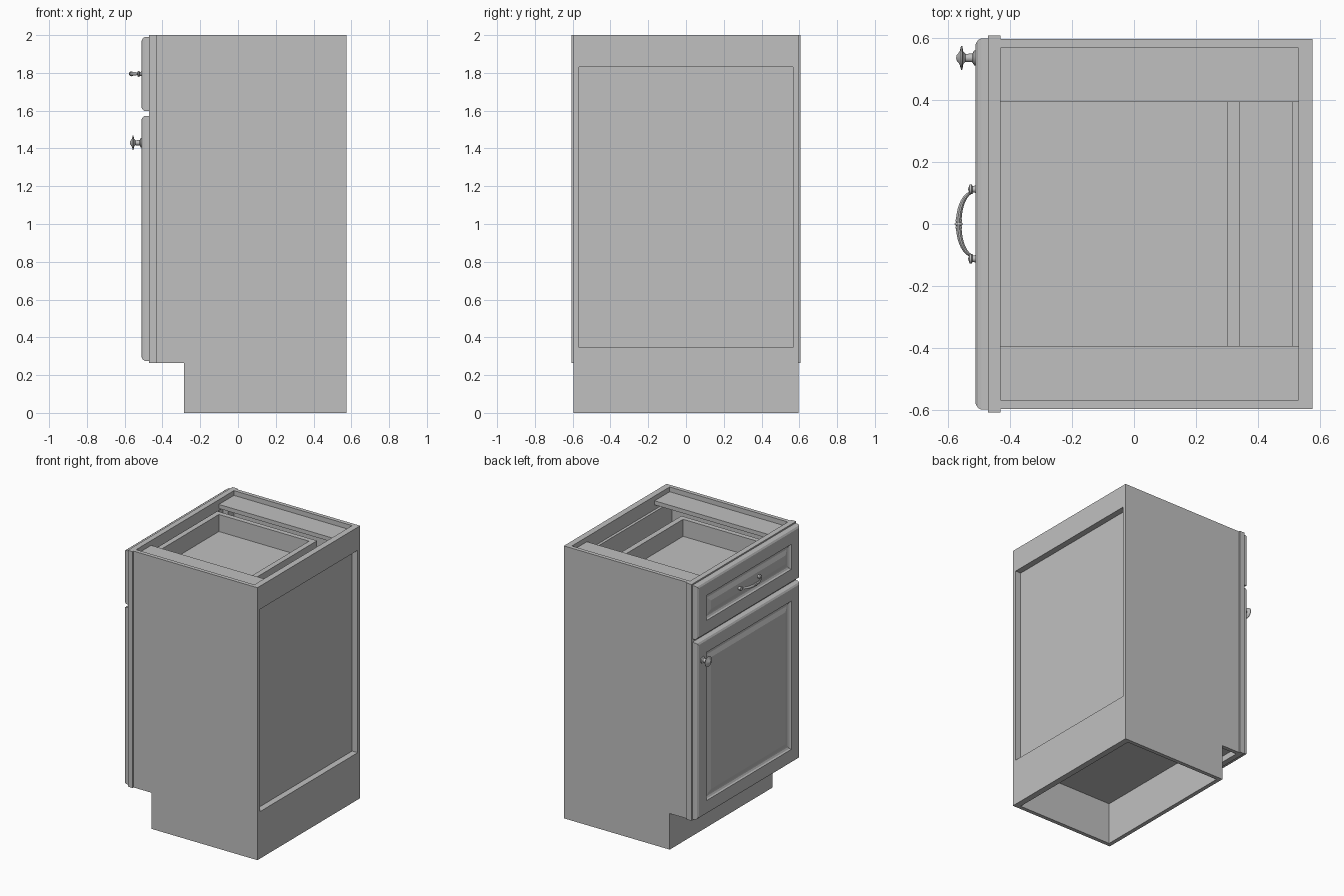
import bpy, bmesh, math
from mathutils import Matrix, Vector

if "Cube" in bpy.data.objects:
    bpy.data.objects.remove(bpy.data.objects["Cube"])

grey = bpy.data.materials.new("cabinet grey")
grey.use_nodes = True
COLOUR = (0.53, 0.53, 0.53, 1)
grey.diffuse_color = COLOUR
grey.node_tree.nodes["Principled BSDF"].inputs["Base Color"].default_value = COLOUR


def finish(name, bm, smooth=False):
    bmesh.ops.recalc_face_normals(bm, faces=bm.faces)
    me = bpy.data.meshes.new(name)
    bm.to_mesh(me)
    bm.free()
    me.materials.append(grey)
    ob = bpy.data.objects.new(name, me)
    bpy.context.collection.objects.link(ob)
    if smooth:
        bpy.ops.object.select_all(action='DESELECT')
        ob.select_set(True)
        bpy.context.view_layer.objects.active = ob
        bpy.ops.object.shade_smooth_by_angle(angle=math.radians(40))
    return ob


def add_box(bm, x, y, z):
    size = Vector((x[1] - x[0], y[1] - y[0], z[1] - z[0]))
    mid = Vector((x[0] + x[1], y[0] + y[1], z[0] + z[1])) / 2
    bmesh.ops.create_cube(bm, size=1, matrix=Matrix.Translation(mid) @ Matrix.Diagonal(size).to_4x4())


def boxes(name, *parts):
    bm = bmesh.new()
    for p in parts:
        add_box(bm, *p)
    return finish(name, bm)


def lathe_x(bm, profile, y, z, steps=24):
    """Spin (x, radius) points around an axis along x."""
    verts = [bm.verts.new((x, y + r, z)) for x, r in profile]
    edges = [bm.edges.new(p) for p in zip(verts, verts[1:])]
    bmesh.ops.spin(bm, geom=verts + edges, cent=(0, y, z), axis=(1, 0, 0),
                   angle=math.tau, steps=steps)
    bmesh.ops.remove_doubles(bm, verts=bm.verts, dist=0.0002)


def raised_panel(name, y, z):
    """Moulded front made from nested rectangles: (inset, x)."""
    steps = [(0, -0.47), (0, -0.492), (0.006, -0.503), (0.018, -0.51), (0.105, -0.51),
             (0.112, -0.5), (0.124, -0.494), (0.134, -0.494), (0.165, -0.505)]
    bm = bmesh.new()
    rings = []
    for i, x in steps:
        a, b, c, d = y[0] + i, y[1] - i, z[0] + i, z[1] - i
        rings.append([bm.verts.new((x, *p)) for p in ((a, c), (b, c), (b, d), (a, d))])
    for r, s in zip(rings, rings[1:]):
        for k in range(4):
            n = (k + 1) % 4
            bm.faces.new((r[k], r[n], s[n], s[k]))
    bm.faces.new(rings[0])
    bm.faces.new(rings[-1])
    return finish(name, bm)


INNER = 0.567   # inside face of the side panels
OUTER = 0.596
span = (-INNER, INNER)

# Side panels with the toe notch
outline = [(-0.285, 0), (0.575, 0), (0.575, 2), (-0.43, 2), (-0.43, 0.265), (-0.285, 0.265)]
for name, y0, y1 in (("left_side", INNER, OUTER), ("right_side", -OUTER, -INNER)):
    bm = bmesh.new()
    face = bm.faces.new([bm.verts.new((x, y0, z)) for x, z in outline])
    ext = bmesh.ops.extrude_face_region(bm, geom=[face])
    bmesh.ops.translate(bm, vec=(0, y1 - y0, 0),
                        verts=[v for v in ext["geom"] if isinstance(v, bmesh.types.BMVert)])
    finish(name, bm)

# Carcass boards
boxes("back_rails", ((0.53, 0.575), span, (1.83, 2)), ((0.53, 0.575), span, (0, 0.345)))
boxes("back_panel", ((0.51, 0.53), span, (0.31, 1.9)))
boxes("floor_board", ((-0.43, 0.53), span, (0.31, 0.345)))
boxes("toe_board", ((-0.285, -0.255), span, (0, 0.31)))
boxes("top_stretchers", *[((-0.43, 0.53), y, (1.935, 1.965))
                          for y in ((0.393, INNER), (-INNER, -0.393))])

# Face frame
FX = (-0.47, -0.43)
W = 0.607
boxes("face_frame",
      (FX, (-W, -0.5), (0.265, 2)), (FX, (0.5, W), (0.265, 2)),
      *[(FX, (-0.5, 0.5), z) for z in ((0.265, 0.345), (1.55, 1.63), (1.92, 2))])

# Drawer box
DX, DY, DZ = (-0.468, 0.34), 0.432, (1.74, 1.89)
boxes("drawer_box",
      (DX, (0.395, DY), DZ), (DX, (-DY, -0.395), DZ),
      ((0.30, 0.34), (-0.395, 0.395), DZ), ((-0.468, -0.432), (-0.395, 0.395), DZ),
      ((-0.432, 0.30), (-0.395, 0.395), (1.74, 1.765)))

# Fronts
raised_panel("door", (-0.598, 0.598), (0.275, 1.573))
raised_panel("drawer_front", (-0.598, 0.598), (1.597, 1.99))

# Door knob
bm = bmesh.new()
lathe_x(bm, [(-0.509, 0.025), (-0.515, 0.024), (-0.521, 0.014), (-0.543, 0.013), (-0.55, 0.02),
             (-0.553, 0.038), (-0.557, 0.039), (-0.562, 0.02), (-0.571, 0.009), (-0.573, 0)], 0.535, 1.43)
finish("door_knob", bm, True)

# Drawer pull: feet, bowed bar and a beaded grip
HZ = 1.795
bm = bmesh.new()
for y in (-0.112, 0.112):
    lathe_x(bm, [(-0.509, 0.012), (-0.52, 0.010), (-0.523, 0.016), (-0.53, 0.015), (-0.535, 0)], y, HZ, 16)
finish("pull_feet", bm, True)

bm = bmesh.new()
rings = []
for i in range(21):
    a = math.pi * i / 20
    mid = Vector((-0.518 - 0.047 * math.sin(a), 0.102 * math.cos(a), HZ))
    out = Vector((-math.sin(a) * 1.6, math.cos(a), 0)).normalized()
    r = 0.004 + 0.005 * math.sin(a)
    rings.append([bm.verts.new(mid + out * r * math.cos(t) + Vector((0, 0, 1.3 * r * math.sin(t))))
                  for t in (math.tau * k / 10 for k in range(10))])
for p, q in zip(rings, rings[1:]):
    for k in range(10):
        n = (k + 1) % 10
        bm.faces.new((p[k], p[n], q[n], q[k]))
bm.faces.new(rings[0])
bm.faces.new(rings[-1])
finish("pull_bar", bm, True)

bm = bmesh.new()
for y, r in ((-0.011, 0.011), (0, 0.013), (0.011, 0.011)):
    bmesh.ops.create_uvsphere(bm, u_segments=16, v_segments=8, radius=1,
                              matrix=Matrix.Translation((-0.565, y, HZ)) @ Matrix.Diagonal((r, 0.007, r, 1)))
finish("pull_grip", bm, True)
